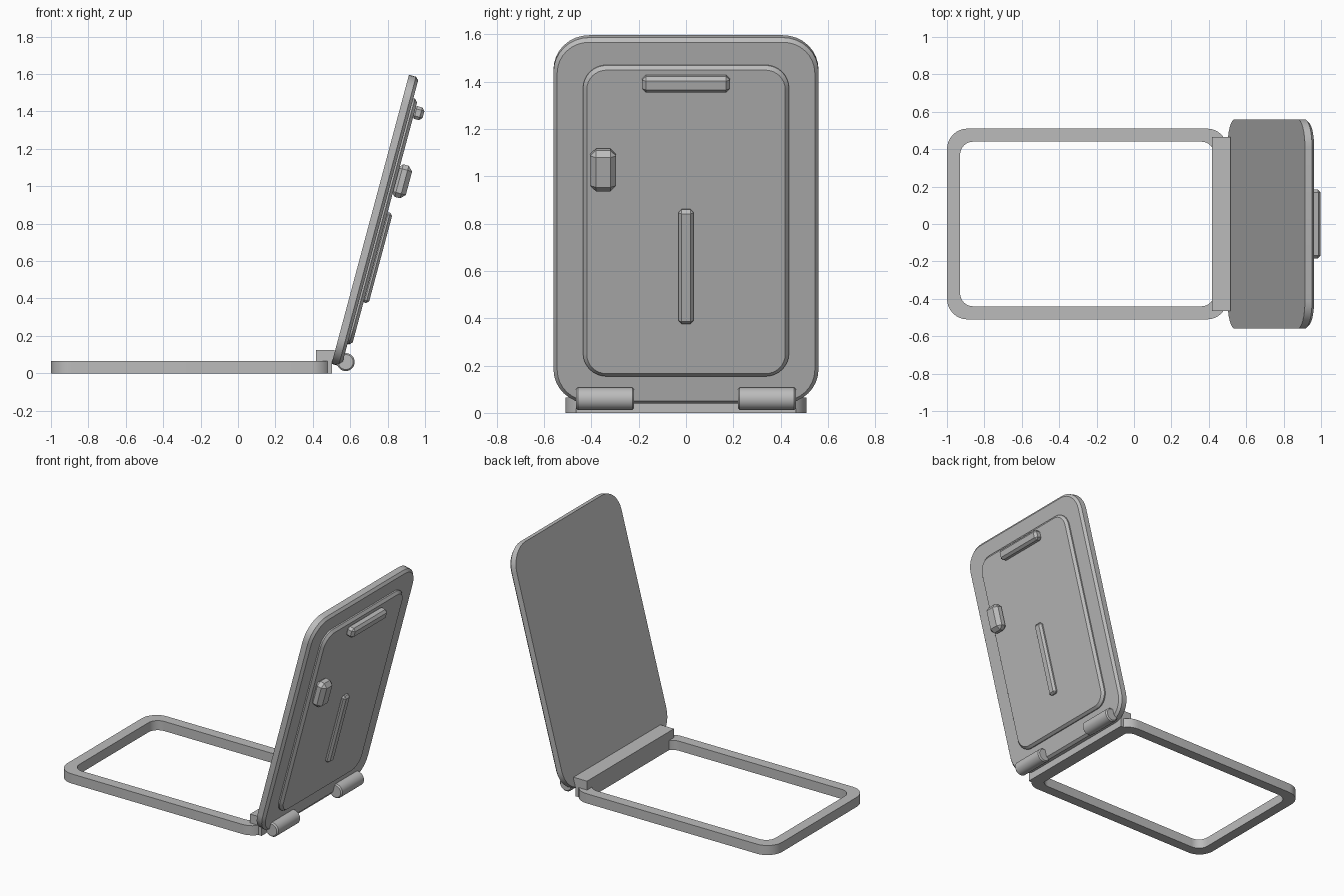
import bpy, bmesh, math
from mathutils import Matrix, Vector

cube = bpy.data.objects.get("Cube")
if cube:
    bpy.data.objects.remove(cube, do_unlink=True)

# Single grey finish
grey = bpy.data.materials.new("plain_grey")
grey.use_nodes = True
GREY = (0.5, 0.5, 0.5, 1)
grey.diffuse_color = GREY
grey.node_tree.nodes["Principled BSDF"].inputs["Base Color"].default_value = GREY

# Lid space: x = outward, y = sideways, z = up along the lid
TILT = math.radians(15)
LID = Matrix.Translation((0.5, 0, 0.05)) @ Matrix.Rotation(TILT, 4, 'Y')
LID_T, PANEL_T = 0.055, 0.025
FACE = LID_T + PANEL_T


def finish(name, bm, matrix=Matrix()):
    bmesh.ops.recalc_face_normals(bm, faces=bm.faces)
    mesh = bpy.data.meshes.new(name)
    bm.to_mesh(mesh)
    bm.free()
    mesh.materials.append(grey)
    obj = bpy.data.objects.new(name, mesh)
    obj.matrix_world = matrix
    bpy.context.collection.objects.link(obj)
    bpy.ops.object.select_all(action='DESELECT')
    obj.select_set(True)
    bpy.context.view_layer.objects.active = obj
    bpy.ops.object.shade_smooth_by_angle(angle=math.radians(30))
    return obj


def rounded_rect(w, h, r, steps=8):
    """Outline of a rounded rectangle centred on the origin."""
    pts = []
    for q, (sx, sy) in enumerate([(1, 1), (-1, 1), (-1, -1), (1, -1)]):
        for i in range(steps + 1):
            a = math.pi / 2 * (q + i / steps)
            pts.append((sx * (w / 2 - r) + r * math.cos(a),
                        sy * (h / 2 - r) + r * math.sin(a)))
    return pts


def bridge(bm, a, b):
    for i in range(len(a)):
        j = (i + 1) % len(a)
        bm.faces.new((a[i], a[j], b[j], b[i]))


def plate(name, width, z0, z1, r, x0, x1, bevel):
    """Rounded plate on the lid with a chamfered outer rim."""
    bm = bmesh.new()
    loops = []
    for x, inset in ((x0, 0), (x1 - bevel, 0), (x1, bevel)):
        outline = rounded_rect(width - 2 * inset, z1 - z0 - 2 * inset, r - inset)
        loops.append([bm.verts.new((x, y, z + (z0 + z1) / 2)) for y, z in outline])
    bridge(bm, loops[0], loops[1])
    bridge(bm, loops[1], loops[2])
    bm.faces.new(loops[0])
    bm.faces.new(loops[2])
    return finish(name, bm, LID)


def block(name, lo, hi, bevel=0, matrix=Matrix()):
    """Box between two corners with optional chamfered edges."""
    lo, hi = Vector(lo), Vector(hi)
    bm = bmesh.new()
    bmesh.ops.create_cube(bm, size=1)
    bmesh.ops.scale(bm, vec=hi - lo, verts=bm.verts)
    bmesh.ops.translate(bm, vec=(lo + hi) / 2, verts=bm.verts)
    if bevel:
        bmesh.ops.bevel(bm, geom=bm.edges[:], offset=bevel, segments=1, affect='EDGES')
    return finish(name, bm, matrix)


# Flat base frame: an open rounded ring
bm = bmesh.new()
rings = []
for w, h, r in ((1.5, 1.02, 0.11), (1.36, 0.88, 0.07)):
    for z in (0, 0.065):
        rings.append([bm.verts.new((x - 0.25, y, z)) for x, y in rounded_rect(w, h, r)])
for a, b in ((0, 1), (1, 3), (3, 2), (2, 0)):
    bridge(bm, rings[a], rings[b])
finish("base_frame", bm)

# Hinge bar across the back of the frame
block("hinge_bar_lower", (0.416, -0.465, 0), (0.502, 0.465, 0.066))
block("hinge_bar_upper", (0.416, -0.465, 0.065), (0.517, 0.465, 0.125))

# Tilted lid and its raised panel
plate("lid", 1.12, 0, 1.6, 0.15, 0, LID_T, 0.016)
plate("lid_panel", 0.87, 0.125, 1.485, 0.1, LID_T - 0.005, FACE, 0.016)

# Fittings on the panel
block("top_handle", (FACE - 0.01, -0.185, 1.38), (0.13, 0.185, 1.45), 0.016, LID)
block("side_latch", (FACE - 0.01, -0.405, 0.95), (0.15, -0.295, 1.13), 0.025, LID)
block("centre_rib", (FACE - 0.01, -0.032, 0.362), (0.108, 0.032, 0.862), 0.014, LID)

# Pair of hinge barrels
for side, y in (("right", -0.342), ("left", 0.342)):
    bm = bmesh.new()
    bmesh.ops.create_cone(bm, cap_ends=True, segments=32, radius1=0.048,
                          radius2=0.048, depth=0.246)
    rims = [e for e in bm.edges if abs(e.verts[0].co.z - e.verts[1].co.z) < 0.001]
    bmesh.ops.bevel(bm, geom=rims, offset=0.008, segments=1, affect='EDGES')
    finish(side + "_hinge", bm,
           Matrix.Translation((0.576, y, 0.06)) @ Matrix.Rotation(math.pi / 2, 4, 'X'))
